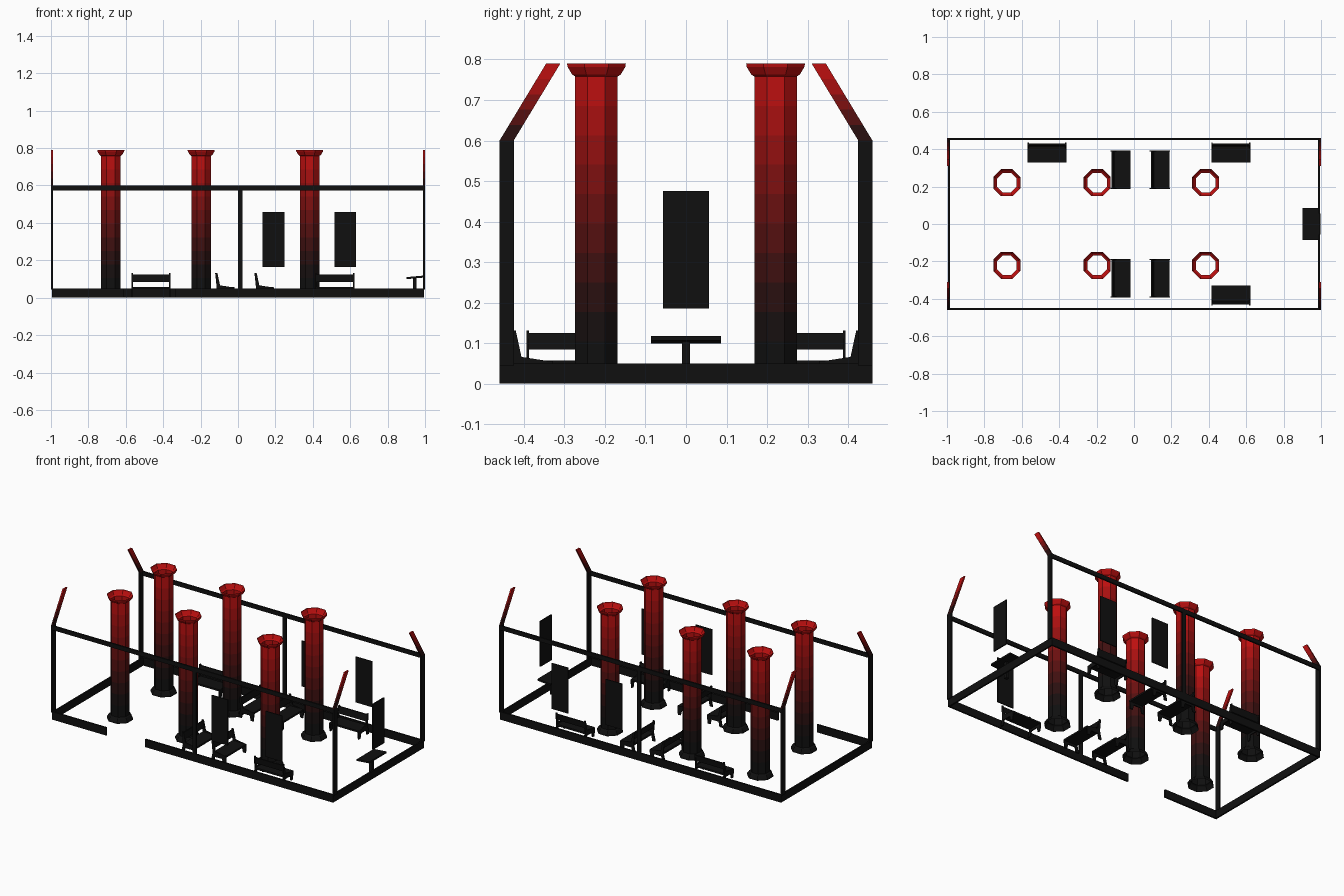
import bpy, bmesh, math
from mathutils import Vector

if "Cube" in bpy.data.objects:
    bpy.data.objects.remove(bpy.data.objects["Cube"])

BANDS = 10


def material(name, rgb):
    m = bpy.data.materials.new(name)
    m.diffuse_color = (*rgb, 1)
    m.use_nodes = True
    m.node_tree.nodes["Principled BSDF"].inputs["Base Color"].default_value = m.diffuse_color
    return m


def red(t):
    return (0.005 + 0.5 * t ** 2.2, 0.005, 0.005)


black = material("black", (0.005, 0.005, 0.005))
fade = [material(f"fade_{i}", red(i / (BANDS - 1))) for i in range(BANDS)]


def finish(name, bm, mats):
    bmesh.ops.recalc_face_normals(bm, faces=bm.faces)
    me = bpy.data.meshes.new(name)
    bm.to_mesh(me)
    bm.free()
    for m in mats:
        me.materials.append(m)
    ob = bpy.data.objects.new(name, me)
    bpy.context.collection.objects.link(ob)
    return ob


def add_box(bm, lo, hi):
    """Box between two corners."""
    vs = bmesh.ops.create_cube(bm, size=1)["verts"]
    lo, hi = Vector(lo), Vector(hi)
    for v in vs:
        v.co = (lo + hi) / 2 + v.co * (hi - lo)
    return vs


def box(name, lo, hi):
    bm = bmesh.new()
    add_box(bm, lo, hi)
    return finish(name, bm, [black])


def loft(name, rings, slots, cap):
    """Join rings of points with quads, one material slot per step."""
    bm = bmesh.new()
    rows = [[bm.verts.new(p) for p in r] for r in rings]
    n = len(rows[0])
    for a, b, s in zip(rows, rows[1:], slots):
        for i in range(n):
            j = (i + 1) % n
            bm.faces.new((a[i], a[j], b[j], b[i])).material_index = s
    if cap:
        bm.faces.new(rows[0]).material_index = slots[0]
        bm.faces.new(rows[-1]).material_index = slots[-1]
    return finish(name, bm, fade)


# Octagonal open columns with flared base and capital, fading black to red
shaft = [(0.0525, 0.032 + 0.726 * i / BANDS) for i in range(BANDS + 1)]
profile = [(0.0725, 0), (0.0715, 0.008), (0.06, 0.027)] + shaft + \
          [(0.06, 0.763), (0.0715, 0.782), (0.0725, 0.79)]
slots = [0, 0, 0] + list(range(BANDS)) + [BANDS - 1] * 3
angles = [math.pi / 8 + k * math.pi / 4 for k in range(8)]
k8 = 1 / math.cos(math.pi / 8)
for x in (-0.68, -0.197, 0.383):
    for y in (-0.221, 0.221):
        rings = [[(x + r * k8 * math.cos(a), y + r * k8 * math.sin(a), z)
                  for a in angles] for r, z in profile]
        loft("column", rings, slots, False)

# Sloping corner braces above the posts, and the corner posts
for sx in (-1, 1):
    for sy in (-1, 1):
        x0, x1 = sx * 0.99, sx * 1.0
        rings = []
        for i in range(6):
            t = i / 5
            o, n, z = 0.46 - 0.115 * t, 0.425 - 0.115 * t, 0.6 + 0.19 * t
            rings.append([(x0, sy * o, z), (x1, sy * o, z),
                          (x1, sy * n, z), (x0, sy * n, z)])
        loft("corner_brace", rings, [2, 4, 6, 8, 9], True)
        box("corner_post", (min(x0, x1), min(sy * 0.425, sy * 0.46), 0.045),
            (max(x0, x1), max(sy * 0.425, sy * 0.46), 0.6))

# Skirting boards, with a doorway in the front one
box("back_skirting", (-0.995, 0.45, 0), (0.995, 0.46, 0.05))
box("front_skirting_left", (-0.995, -0.46, 0), (-0.61, -0.45, 0.05))
box("front_skirting_right", (-0.335, -0.46, 0), (0.995, -0.45, 0.05))
for s in (-1, 1):
    box("end_skirting", (s * 0.99 - 0.005, -0.455, 0), (s * 0.99 + 0.005, 0.455, 0.05))

# Long rails, middle posts and wall panels on both long sides
for s in (-1, 1):
    y = s * 0.455
    box("wall_rail", (-1, y - 0.005, 0.573), (1, y + 0.005, 0.6))
    box("middle_post", (0, y - 0.005, 0.045), (0.025, y + 0.005, 0.575))
    for x in (0.19, 0.573):
        box("wall_panel", (x - 0.058, y - 0.003, 0.165), (x + 0.058, y + 0.003, 0.457))
box("end_panel", (0.988, -0.057, 0.185), (0.996, 0.057, 0.475))


# Benches: slab seat, leaning backrest and two shaped end frames
def bench(x, y, angle):
    """Local +x is the facing direction, length runs along local y."""
    bm = bmesh.new()
    side = [(-0.056, 0), (-0.036, 0), (-0.03, 0.032), (0.022, 0.032), (0.03, 0),
            (0.048, 0), (0.052, 0.054), (-0.026, 0.066), (-0.04, 0.131),
            (-0.052, 0.131), (-0.044, 0.055)]
    for y0 in (-0.104, 0.097):
        f = bm.faces.new([bm.verts.new((px, y0, pz)) for px, pz in side])
        new = bmesh.ops.extrude_face_region(bm, geom=[f])["geom"]
        bmesh.ops.translate(bm, vec=(0, 0.007, 0),
                            verts=[v for v in new if isinstance(v, bmesh.types.BMVert)])
    add_box(bm, (-0.044, -0.1, 0.046), (0.05, 0.1, 0.057))
    for v in add_box(bm, (-0.042, -0.1, 0.084), (-0.034, 0.1, 0.125)):
        v.co.x -= 0.2 * (v.co.z - 0.084)
    ob = finish("bench", bm, [black])
    ob.location = (x, y, 0)
    ob.rotation_euler.z = angle


for y in (-0.29, 0.29):
    bench(-0.07, y, 0)
    bench(0.14, y, 0)
bench(-0.465, 0.38, -math.pi / 2)
bench(0.518, 0.38, -math.pi / 2)
bench(0.518, -0.38, math.pi / 2)

# Slightly tilted end table on a single stem
bm = bmesh.new()
for v in add_box(bm, (0.9, -0.086, 0.099), (0.99, 0.086, 0.11)):
    v.co.z += 0.09 * (v.co.x - 0.9)
add_box(bm, (0.935, -0.01, 0), (0.955, 0.01, 0.105))
finish("end_table", bm, [black])
